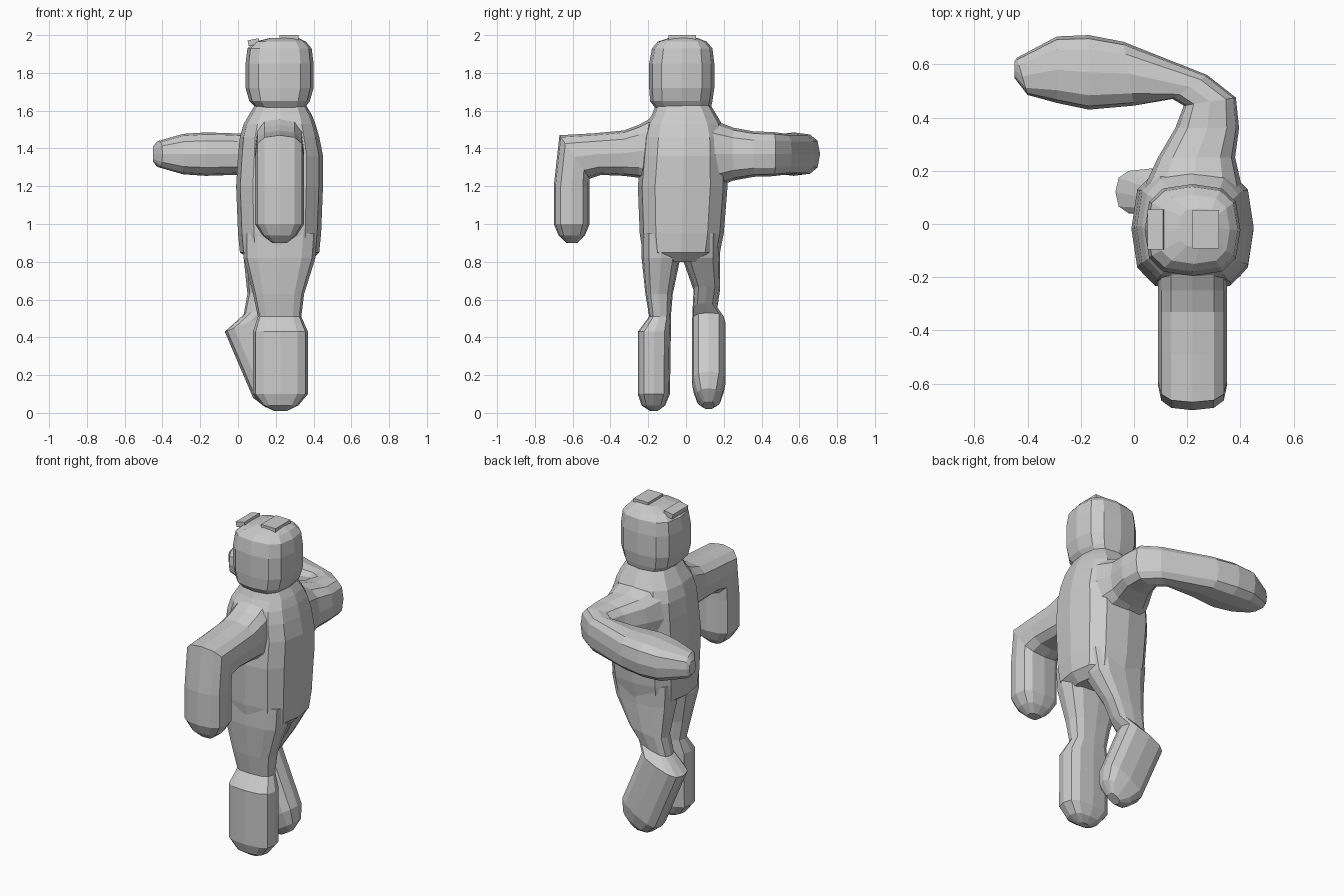
import bpy
import bmesh
from math import cos, sin, pi, copysign
from mathutils import Vector

default_cube = bpy.data.objects.get("Cube")
if default_cube:
    bpy.data.objects.remove(default_cube, do_unlink=True)

SIDES = 12

# Single matte grey for the whole figure
grey = bpy.data.materials.new("plain grey")
grey.use_nodes = True
grey.diffuse_color = (0.6, 0.6, 0.6, 1)
grey.node_tree.nodes["Principled BSDF"].inputs["Base Color"].default_value = grey.diffuse_color


def finish(name, bm):
    """Turn a bmesh into a flat-shaded grey object."""
    bmesh.ops.recalc_face_normals(bm, faces=bm.faces)
    mesh = bpy.data.meshes.new(name)
    bm.to_mesh(mesh)
    bm.free()
    mesh.materials.append(grey)
    part = bpy.data.objects.new(name, mesh)
    bpy.context.collection.objects.link(part)
    return part


def squircle(angle, power=0.7):
    """Point on a rounded square of half-size one."""
    c, s = cos(angle), sin(angle)
    return copysign(abs(c) ** power, c), copysign(abs(s) ** power, s)


def loft(name, rings):
    """Skin rings given as (centre, half-axis, other half-axis)."""
    bm = bmesh.new()
    loops = []
    for centre, u, v in rings:
        loop = []
        for i in range(SIDES):
            a, b = squircle(2 * pi * i / SIDES)
            loop.append(bm.verts.new(Vector(centre) + Vector(u) * a + Vector(v) * b))
        loops.append(loop)
    for low, high in zip(loops, loops[1:]):
        for i in range(SIDES):
            j = (i + 1) % SIDES
            bm.faces.new((low[i], low[j], high[j], high[i]))
    bm.faces.new(loops[0])
    bm.faces.new(loops[-1])
    return finish(name, bm)


def upright(name, rows):
    """Loft along z from rows of (z, x min, x max, y min, y max)."""
    loft(name, [(((a + b) / 2, (c + d) / 2, z), ((b - a) / 2, 0, 0), (0, (d - c) / 2, 0))
                for z, a, b, c, d in rows])


def plate(name, centre, size, tilt=0):
    """Small flat block, tilted about the y axis."""
    bm = bmesh.new()
    bmesh.ops.create_cube(bm, size=1)
    bmesh.ops.scale(bm, vec=size, verts=bm.verts)
    part = finish(name, bm)
    part.location = centre
    part.rotation_euler.y = tilt


# Torso from crotch to neck
upright("torso", [
    (.80, .08, .38, -.17, .12),
    (.85, .01, .43, -.23, .18),
    (.95, 0, .44, -.245, .2),
    (1.2, -.01, .45, -.255, .22),
    (1.36, 0, .45, -.24, .215),
    (1.46, .01, .43, -.23, .21),
    (1.53, .03, .41, -.21, .19),
    (1.58, .06, .39, -.18, .16),
    (1.63, .09, .36, -.16, .13),
])

# Head with a softly domed crown
upright("head", [
    (1.61, .1, .35, -.16, .13),
    (1.65, .06, .38, -.19, .14),
    (1.72, .04, .4, -.195, .15),
    (1.85, .04, .4, -.195, .15),
    (1.93, .05, .39, -.18, .14),
    (1.965, .09, .36, -.15, .11),
    (1.985, .17, .32, -.09, .06),
])

# Raised blocks on the crown
plate("crown_plate", (.27, -.02, 1.985), (.1, .145, .03))
plate("brow_plate", (.083, -.02, 1.963), (.06, .15, .03), -.2)

# Straight standing leg
upright("standing_leg", [
    (.95, .03, .42, -.235, -.03),
    (.82, .03, .41, -.235, -.03),
    (.63, .08, .35, -.215, -.07),
    (.51, .105, .335, -.195, -.08),
    (.43, .08, .37, -.255, -.08),
    (.1, .08, .37, -.255, -.085),
    (.04, .13, .32, -.235, -.11),
    (.01, .19, .26, -.19, -.15),
])

# Stepping leg: knee pushed to the side, foot swung back under the body.
# Rows hold x, y, z, the tilted half-axis in x and z, and the half-width in y.
stepping = [
    (.22, .08, .95, .2, 0, .105),
    (.21, .08, .82, .18, 0, .1),
    (.17, .11, .65, .12, .02, .07),
    (.13, .1, .55, .1, .03, .065),
    (.06, .12, .48, .13, .05, .088),
    (.2, .12, .15, .12, .07, .088),
    (.235, .12, .08, .09, .05, .065),
    (.25, .12, .04, .035, .02, .03),
]
loft("stepping_leg", [((x, y, z), (ux, 0, uz), (0, w, 0)) for x, y, z, ux, uz, w in stepping])

# Arm reaching forward and bent down at the elbow.
# Rows hold y, z, then the half-axis in y and z.
hanging = [
    (-.13, 1.4, 0, .19),
    (-.25, 1.385, 0, .14),
    (-.33, 1.375, 0, .12),
    (-.47, 1.37, -.02, .11),
    (-.59, 1.355, -.08, .115),
    (-.605, 1.2, -.095, 0),
    (-.605, 1, -.095, 0),
    (-.605, .94, -.07, 0),
    (-.605, .9, -.03, 0),
]
loft("hanging_arm", [((.22, y, z), (.13, 0, 0), (0, vy, vz)) if z > .95
                     else ((.22, y, z), (-vy * 1.3, 0, 0), (0, vy, 0))
                     for y, z, vy, vz in hanging])

# Arm reaching backward, forearm folded across.
# Rows hold x, y, the horizontal half-axis, and the half-height.
folded = [
    (.22, .12, .19, 0, .19),
    (.235, .25, .145, 0, .14),
    (.275, .36, .12, 0, .12),
    (.285, .46, .098, .015, .117),
    (.21, .515, .065, .045, .11),
    (-.02, .565, -.02, .12, .11),
    (-.17, .57, 0, .14, .115),
    (-.29, .58, 0, .125, .107),
    (-.42, .555, -.02, .07, .07),
    (-.45, .58, 0, .03, .04),
]
loft("folded_arm", [((x, y, 1.37), (ux, uy, 0), (0, 0, h)) for x, y, ux, uy, h in folded])
